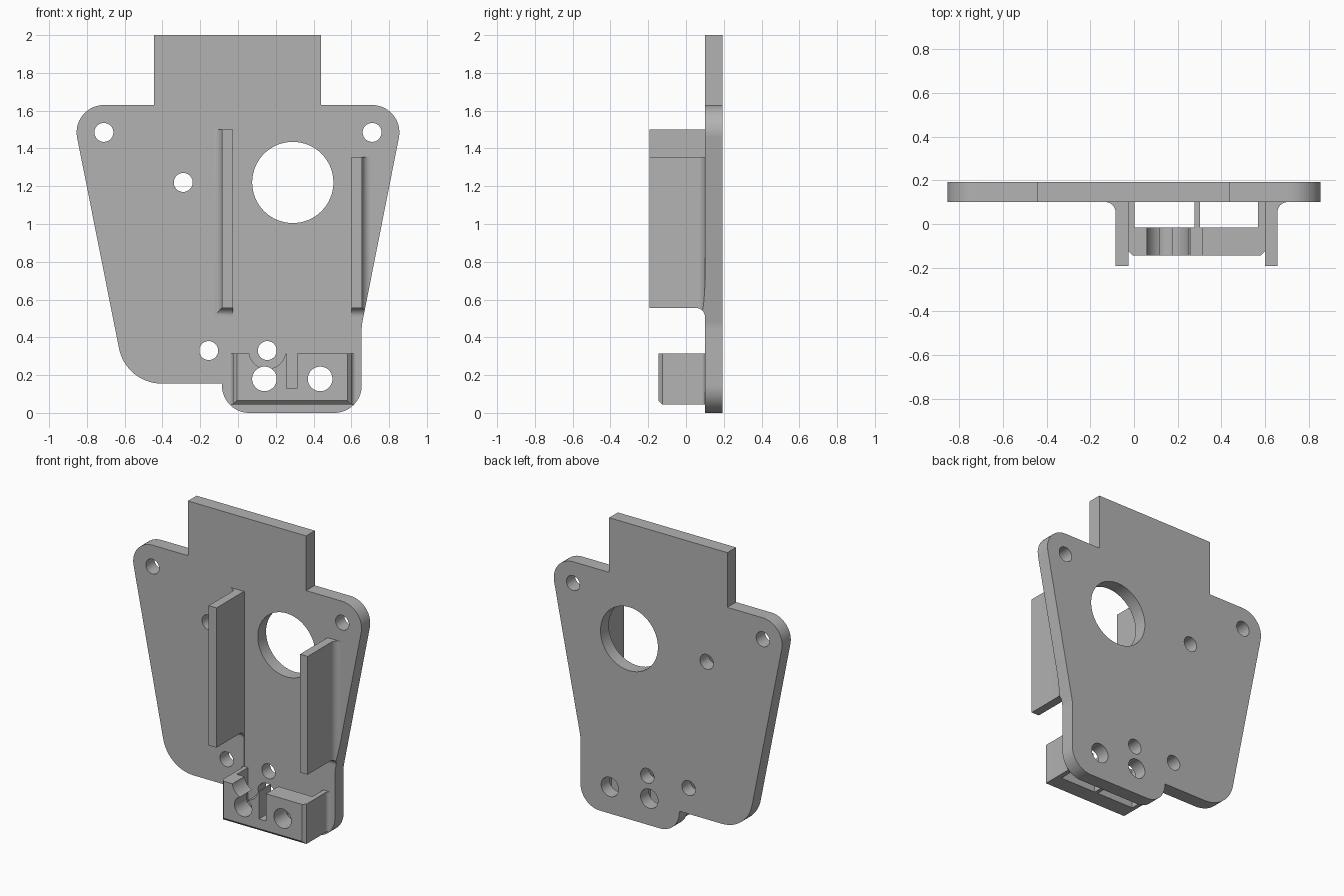
import bpy, bmesh
from math import sin, cos, pi, radians
from mathutils import Vector

cube = bpy.data.objects.get("Cube")
if cube:
    bpy.data.objects.remove(cube, do_unlink=True)

grey = bpy.data.materials.new("plain grey")
grey.use_nodes = True
COLOUR = (0.45, 0.45, 0.45, 1)
grey.diffuse_color = COLOUR
grey.node_tree.nodes["Principled BSDF"].inputs["Base Color"].default_value = COLOUR

FRONT, BACK, EMBED = 0.1, 0.193, 0.12


def loft(name, rings):
    """Solid through a stack of matching point rings."""
    bm = bmesh.new()
    layers = [[bm.verts.new(p) for p in ring] for ring in rings]
    bm.faces.new(layers[0])
    bm.faces.new(layers[-1])
    n = len(layers[0])
    for a, b in zip(layers, layers[1:]):
        for i in range(n):
            j = (i + 1) % n
            bm.faces.new((a[i], a[j], b[j], b[i]))
    bmesh.ops.recalc_face_normals(bm, faces=bm.faces)
    mesh = bpy.data.meshes.new(name)
    bm.to_mesh(mesh)
    bm.free()
    mesh.materials.append(grey)
    obj = bpy.data.objects.new(name, mesh)
    bpy.context.collection.objects.link(obj)
    return obj


def prism(name, outline, y0, y1):
    return loft(name, [[(x, y, z) for x, z in outline] for y in (y0, y1)])


def rect(x0, x1, z0, z1):
    return [(x0, z0), (x1, z0), (x1, z1), (x0, z1)]


def circle(x, z, r, n=64):
    return [(x + r * cos(2 * pi * i / n), z + r * sin(2 * pi * i / n)) for i in range(n)]


def rounded(corners, steps=14):
    """Polygon of (x, z, radius) corners with tangent arcs."""
    pts = []
    for i, (x, z, r) in enumerate(corners):
        p = Vector((x, z))
        if not r:
            pts.append((x, z))
            continue
        a = (Vector(corners[i - 1][:2]) - p).normalized()
        b = (Vector(corners[(i + 1) % len(corners)][:2]) - p).normalized()
        half = a.angle(b) / 2
        centre = p + (a + b).normalized() * r / sin(half)
        start = p + a * r * cos(half) / sin(half) - centre
        end = p + b * r * cos(half) / sin(half) - centre
        turn = start.angle(end)
        for k in range(steps + 1):
            t = k / steps
            q = centre + (start * sin((1 - t) * turn) + end * sin(t * turn)) / sin(turn)
            pts.append((q.x, q.y))
    return pts


def boolean(obj, cutter, operation="DIFFERENCE"):
    mod = obj.modifiers.new("cut", "BOOLEAN")
    mod.operation, mod.solver, mod.object = operation, "EXACT", cutter
    bpy.context.view_layer.objects.active = obj
    bpy.ops.object.modifier_apply(modifier=mod.name)
    bpy.data.objects.remove(cutter, do_unlink=True)


# Back plate outline
outline = rounded([
    (-0.445, 2, 0), (0.44, 2, 0), (0.44, 1.63, 0), (0.886, 1.63, 0.145),
    (0.655, 0.463, 0.2), (0.655, 0, 0.145), (-0.085, 0, 0.145), (-0.085, 0.155, 0),
    (-0.593, 0.155, 0.231), (-0.886, 1.63, 0.145), (-0.445, 1.63, 0)])
plate = prism("back_plate", outline, FRONT, BACK)

# Shallow channel between the guide rails
boolean(plate, prism("channel", rect(-0.026, 0.6, 0.06, 1.5), 0, FRONT + 0.004))

# Round holes through the plate
block_holes = [(0.14, 0.18, 0.065), (0.435, 0.18, 0.065)]
plate_holes = block_holes + [
    (-0.71, 1.485, 0.05), (0.71, 1.485, 0.05), (-0.29, 1.22, 0.05),
    (-0.155, 0.33, 0.05), (0.155, 0.33, 0.05), (0.29, 1.22, 0.215)]
for hole in plate_holes:
    boolean(plate, prism("hole", circle(*hole), -1, 1))


def flare(r, steps=10):
    """Depth and spread of a fillet that meets the plate."""
    arc = [pi / 2 * k / steps for k in range(steps + 1)]
    return [(FRONT - r + r * sin(a), r - r * cos(a)) for a in arc] + [(EMBED, r)]


# Guide rails, filleted to the plate on the outer side and underneath
def rail(name, x0, x1, top, side):
    rings = []
    for y, d in [(-BACK, 0)] + flare(0.045):
        left, right = (x0 - d, x1) if side < 0 else (x0, x1 + d)
        rings.append([(x, y, z) for x, z in rect(left, right, 0.555 - d, top)])
    obj = loft(name, rings)
    boolean(obj, prism("trim", outline, -1, 1), "INTERSECT")
    return obj


rails = [rail("right_rail", -0.085, -0.026, 1.5, -1),
         rail("left_rail", 0.6, 0.657, 1.355, 1)]

# Clamp block with chamfered front edges and flared sides
rings = []
for y, side, low in [(-0.145, -0.02, -0.02), (-0.125, 0, 0)] + [(y, d, 0) for y, d in flare(0.025)]:
    rings.append([(x, y, z) for x, z in rect(-0.026 - side, 0.6 + side, 0.045 - low, 0.315)])
block = loft("clamp_block", rings)
boolean(block, prism("trim", outline, -1, 1), "INTERSECT")

# Pockets behind the front wall, leaving a low rib between them
for x0, x1, z0 in [(0.002, 0.277, 0), (0.302, 0.567, 0), (0.27, 0.31, 0.13)]:
    boolean(block, prism("pocket", rect(x0, x1, z0, 0.5), -0.015, FRONT + 0.01))

# Slot, cradle notch and screw holes in the front wall
boolean(block, prism("slot", rect(0.258, 0.312, 0.13, 0.5), -1, 0))
boolean(block, prism("notch", circle(0.155, 0.33, 0.097), -1, 0))
for hole in block_holes + [(0.155, 0.33, 0.05)]:
    boolean(block, prism("hole", circle(*hole), -1, 1))

# Smooth the curved walls and keep edges sharp
bpy.ops.object.select_all(action="DESELECT")
for obj in [plate, block] + rails:
    obj.select_set(True)
bpy.context.view_layer.objects.active = plate
bpy.ops.object.shade_smooth_by_angle(angle=radians(30))
